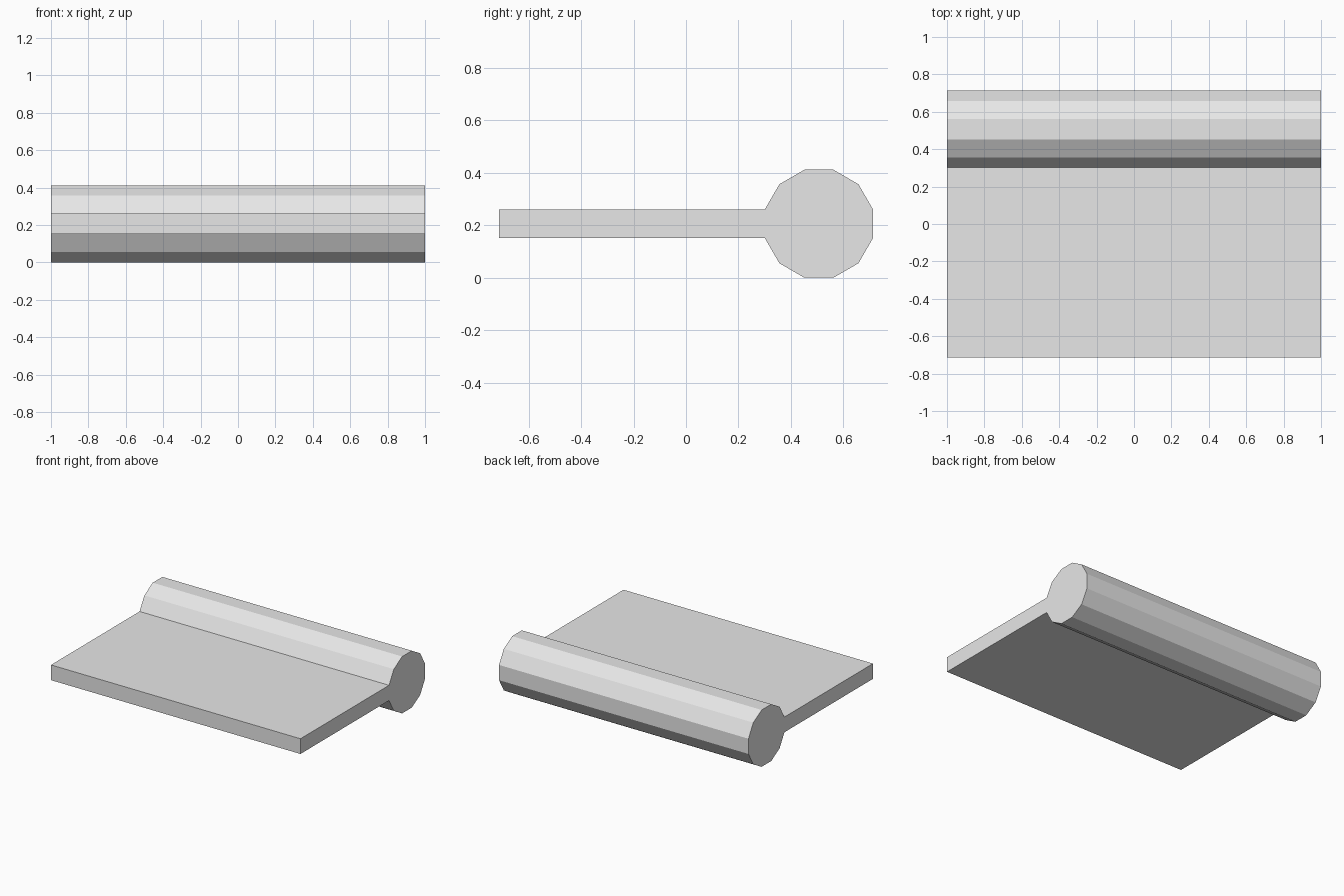
import bpy
import bmesh
import math

cube = bpy.data.objects.get("Cube")
if cube:
    bpy.data.objects.remove(cube, do_unlink=True)

grey = bpy.data.materials.new("light_grey")
grey.use_nodes = True
colour = (0.8, 0.8, 0.8, 1.0)
grey.diffuse_color = colour
grey.node_tree.nodes["Principled BSDF"].inputs["Base Color"].default_value = colour

# Dimensions: the flat panel is as thick as one facet of the barrel
SIDES = 12
APOTHEM = 0.206
FRONT, BACK = -0.713, 0.713
HALF_WIDTH = 1.0
radius = APOTHEM / math.cos(math.pi / SIDES)
axis_y, axis_z = BACK - APOTHEM, APOTHEM

# Side outline: barrel corners from the panel's underside round to its top,
# then the panel's front edge
outline = []
for i in range(SIDES):
    angle = math.pi + (i + 0.5) * math.tau / SIDES
    outline.append((axis_y + radius * math.cos(angle),
                    axis_z + radius * math.sin(angle)))
outline += [(FRONT, outline[-1][1]), (FRONT, outline[0][1])]

# Extrude the outline across the full width
bm = bmesh.new()
end_cap = bm.faces.new([bm.verts.new((-HALF_WIDTH, y, z)) for y, z in outline])
extruded = bmesh.ops.extrude_face_region(bm, geom=[end_cap], use_keep_orig=True)
moved = [v for v in extruded["geom"] if isinstance(v, bmesh.types.BMVert)]
bmesh.ops.translate(bm, verts=moved, vec=(2 * HALF_WIDTH, 0, 0))
bmesh.ops.recalc_face_normals(bm, faces=bm.faces)

mesh = bpy.data.meshes.new("hinge_leaf")
bm.to_mesh(mesh)
bm.free()
mesh.materials.append(grey)
hinge_leaf = bpy.data.objects.new("hinge_leaf", mesh)
bpy.context.collection.objects.link(hinge_leaf)
